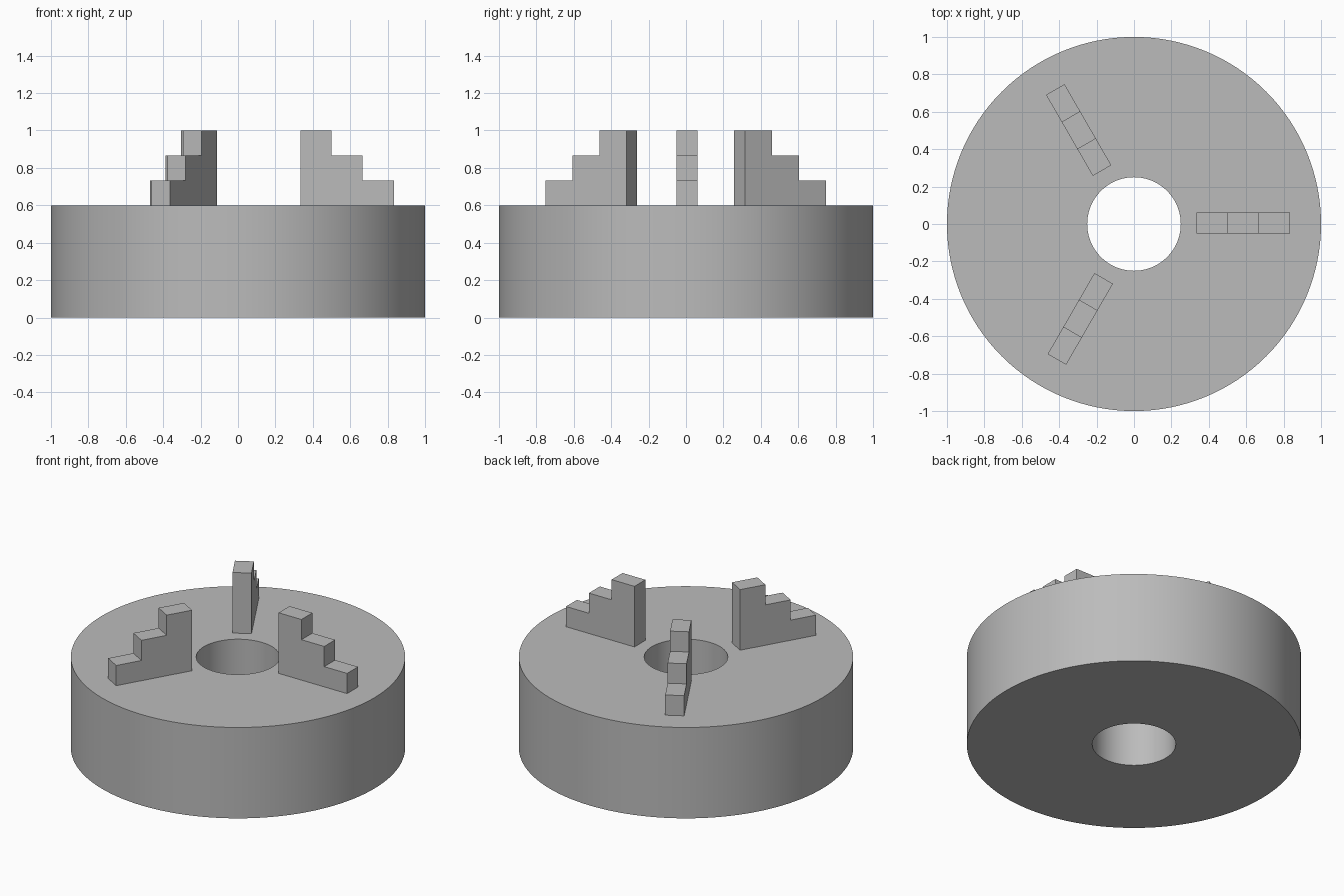
import bpy
import bmesh
from math import radians, tau
from mathutils import Matrix

cube = bpy.data.objects.get("Cube")
if cube:
    bpy.data.objects.remove(cube, do_unlink=True)

BODY_TOP = 0.6
JAW_COUNT = 3

steel = bpy.data.materials.new("plain_grey_steel")
steel.use_nodes = True
grey = (0.5, 0.5, 0.5, 1)
steel.diffuse_color = grey
steel.node_tree.nodes["Principled BSDF"].inputs["Base Color"].default_value = grey


def add_object(name, bm):
    bmesh.ops.recalc_face_normals(bm, faces=bm.faces)
    mesh = bpy.data.meshes.new(name)
    bm.to_mesh(mesh)
    bm.free()
    mesh.materials.append(steel)
    obj = bpy.data.objects.new(name, mesh)
    bpy.context.collection.objects.link(obj)
    return obj


# Chuck body: a rectangular section revolved around the centre bore
def make_body(bore, radius, height, segments):
    bm = bmesh.new()
    section = [(bore, 0), (radius, 0), (radius, height), (bore, height)]
    verts = [bm.verts.new((r, 0, z)) for r, z in section]
    edges = [bm.edges.new((verts[i - 1], verts[i])) for i in range(len(verts))]
    bmesh.ops.spin(bm, geom=verts + edges, cent=(0, 0, 0), axis=(0, 0, 1),
                   angle=tau, steps=segments, use_merge=True)
    bmesh.ops.remove_doubles(bm, verts=bm.verts, dist=1e-4)
    return add_object("chuck_body", bm)


# Stepped jaw: a staircase outline extruded sideways, highest at the bore
def make_jaw(name, angle, inner=0.333, outer=0.833, height=0.4, steps=3):
    run, rise = (outer - inner) / steps, height / steps
    side, width = -0.052, 0.114
    outline = [(inner, 0)]
    for i in range(steps):
        outline += [(outer - i * run, i * rise), (outer - i * run, (i + 1) * rise)]
    outline.append((inner, height))
    bm = bmesh.new()
    face = bm.faces.new([bm.verts.new((x, side, BODY_TOP + z)) for x, z in outline])
    extruded = bmesh.ops.extrude_face_region(bm, geom=[face], use_keep_orig=True)
    moved = [v for v in extruded["geom"] if isinstance(v, bmesh.types.BMVert)]
    bmesh.ops.translate(bm, verts=moved, vec=(0, width, 0))
    bmesh.ops.rotate(bm, verts=bm.verts, cent=(0, 0, 0),
                     matrix=Matrix.Rotation(angle, 3, "Z"))
    return add_object(name, bm)


body = make_body(bore=0.25, radius=1, height=BODY_TOP, segments=128)
for n in range(JAW_COUNT):
    make_jaw(f"jaw_{n + 1}", n * tau / JAW_COUNT)

# Smooth curved walls with sharp rims
bpy.ops.object.select_all(action="DESELECT")
body.select_set(True)
bpy.context.view_layer.objects.active = body
bpy.ops.object.shade_smooth_by_angle(angle=radians(30))
